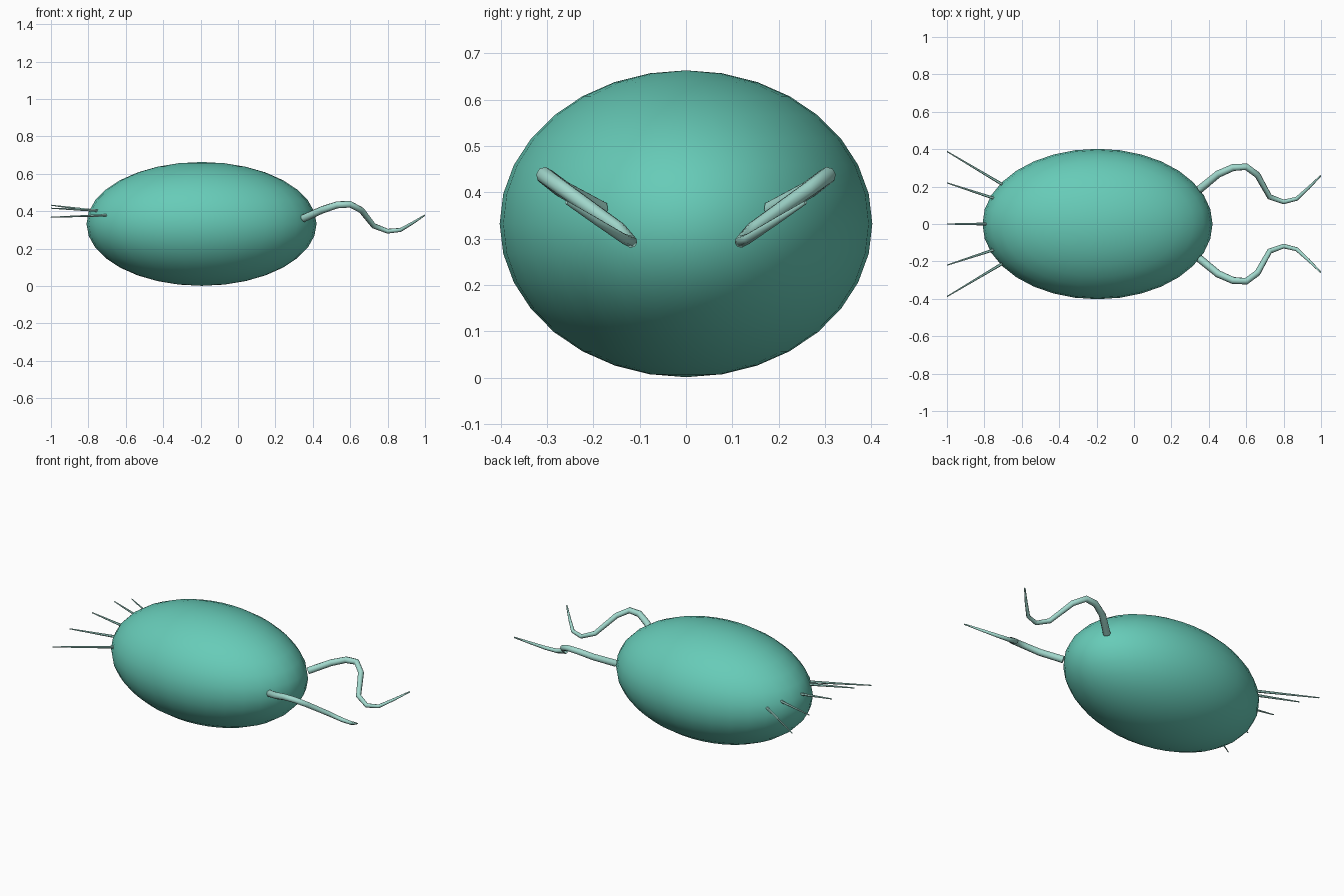
import bpy
import math

if "Cube" in bpy.data.objects:
    bpy.data.objects.remove(bpy.data.objects["Cube"])


def material(name, rgb):
    m = bpy.data.materials.new(name)
    m.diffuse_color = (*rgb, 1)
    m.use_nodes = True
    m.node_tree.nodes["Principled BSDF"].inputs["Base Color"].default_value = m.diffuse_color
    return m


teal = material("teal", (0.135, 0.60, 0.48))
pale_teal = material("pale teal", (0.36, 0.69, 0.61))


def tube(name, points, radii, bevel_res):
    """Tapered round strand through the points, as a smooth capped mesh."""
    cu = bpy.data.curves.new(name, 'CURVE')
    cu.dimensions = '3D'
    cu.bevel_depth = 1.0
    cu.bevel_resolution = bevel_res
    cu.use_fill_caps = True
    sp = cu.splines.new('POLY')
    sp.points.add(len(points) - 1)
    for p, co, r in zip(sp.points, points, radii):
        p.co = (*co, 1)
        p.radius = r
    ob = bpy.data.objects.new(name, cu)
    bpy.context.collection.objects.link(ob)
    bpy.ops.object.select_all(action='DESELECT')
    ob.select_set(True)
    bpy.context.view_layer.objects.active = ob
    bpy.ops.object.convert(target='MESH')
    ob = bpy.context.object
    ob.name = name
    ob.data.materials.clear()
    ob.data.materials.append(pale_teal)
    bpy.ops.object.shade_smooth_by_angle(angle=math.radians(50))
    return ob


# Body: smooth ellipsoid
bpy.ops.mesh.primitive_uv_sphere_add(segments=32, ring_count=16, radius=1)
body = bpy.context.object
body.name = "body"
for v in body.data.vertices:
    v.co = (v.co.x * 0.615 - 0.195, v.co.y * 0.402, v.co.z * 0.331 + 0.332)
body.data.materials.append(teal)
bpy.ops.object.shade_smooth()

# Wavy long strands at the right end, one on each side
wave = [(0.35, 0.185, 0.362), (0.45, 0.267, 0.407), (0.53, 0.302, 0.434),
        (0.60, 0.306, 0.437), (0.66, 0.262, 0.405), (0.725, 0.145, 0.322),
        (0.80, 0.118, 0.293), (0.87, 0.135, 0.300), (0.935, 0.195, 0.338),
        (0.998, 0.258, 0.378)]
wave_r = [0.021, 0.020, 0.019, 0.018, 0.017, 0.015, 0.013, 0.011, 0.008, 0.004]
for side, label in ((1, "back"), (-1, "front")):
    tube(f"wavy_strand_{label}", [(x, side * y, z) for x, y, z in wave], wave_r, 2)

# Straight short bristles at the left end: root and tip
bristles = [((-0.785, 0, 0.405), (-1, 0, 0.432)),
            ((-0.75, 0.138, 0.403), (-1, 0.22, 0.416)),
            ((-0.705, 0.212, 0.378), (-1, 0.388, 0.368))]
for i, (root, tip) in enumerate(bristles):
    for side in ((1,) if i == 0 else (1, -1)):
        pts = [(x, side * y, z) for x, y, z in (root, tip)]
        tube(f"bristle_{i}_{'back' if side > 0 else 'front'}", pts, [0.008, 0.003], 1)
